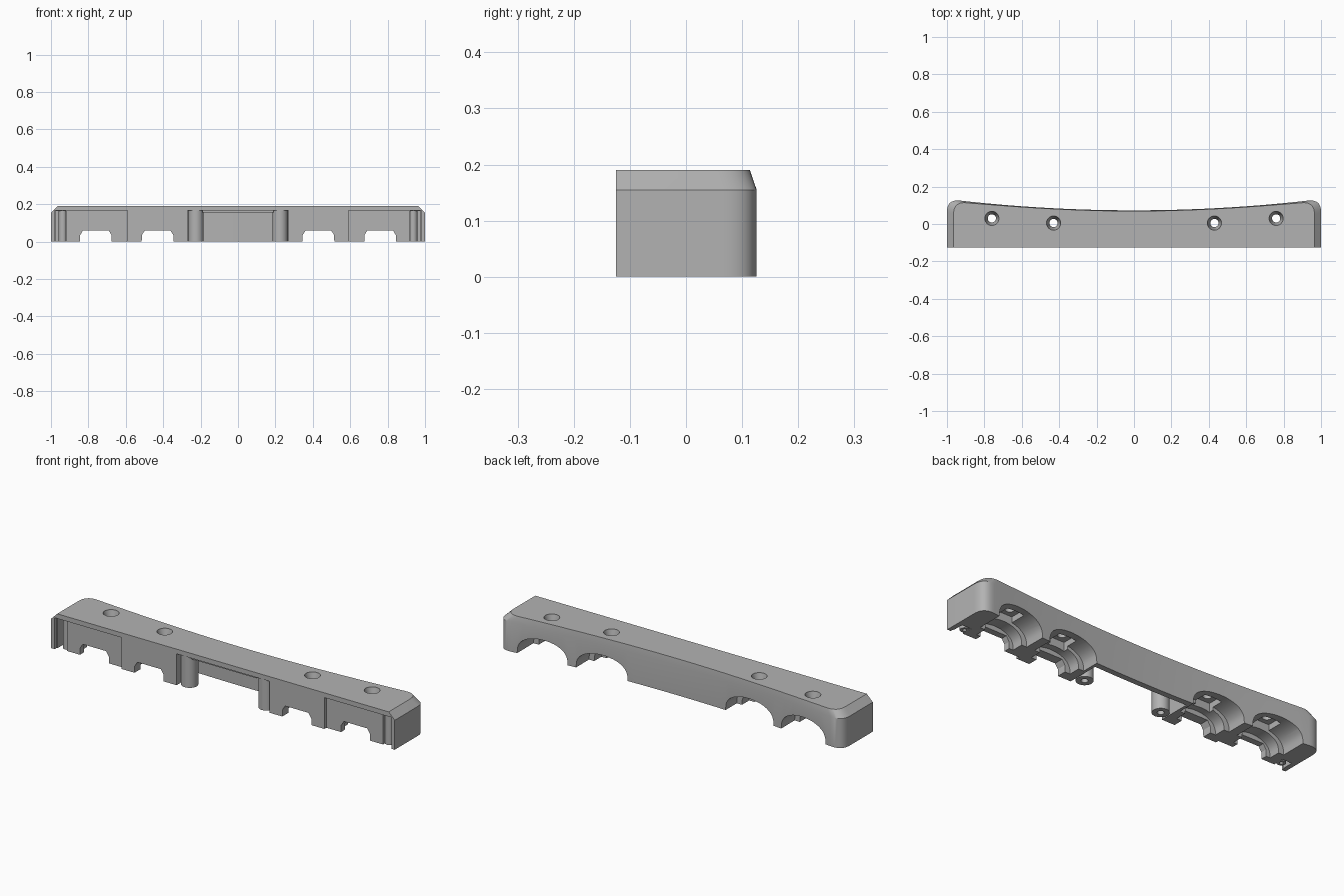
import bpy, bmesh
from math import cos, sin, pi

old = bpy.data.objects.get("Cube")
if old:
    bpy.data.objects.remove(old, do_unlink=True)

grey = bpy.data.materials.new("plain_grey")
grey.use_nodes = True
grey.diffuse_color = (0.45, 0.45, 0.45, 1)
grey.node_tree.nodes["Principled BSDF"].inputs["Base Color"].default_value = (0.45, 0.45, 0.45, 1)


def loft(name, loops):
    """Bridge equal loops of points and cap both ends."""
    bm = bmesh.new()
    rings = [[bm.verts.new(p) for p in loop] for loop in loops]
    for a, b in zip(rings, rings[1:]):
        for i in range(len(a)):
            j = (i + 1) % len(a)
            bm.faces.new((a[i], a[j], b[j], b[i]))
    bm.faces.new(rings[0])
    bm.faces.new(rings[-1])
    bmesh.ops.recalc_face_normals(bm, faces=bm.faces)
    mesh = bpy.data.meshes.new(name)
    bm.to_mesh(mesh)
    bm.free()
    mesh.materials.append(grey)
    obj = bpy.data.objects.new(name, mesh)
    bpy.context.collection.objects.link(obj)
    return obj


def box(x0, x1, y0, y1, z0, z1):
    corners = [(x0, y0), (x1, y0), (x1, y1), (x0, y1)]
    return loft("cutter", [[(x, y, z) for x, y in corners] for z in (z0, z1)])


def turned(name, cx, cy, profile, n=32):
    """Stack of circles given as (radius, height)."""
    return loft(name, [[(cx + r * cos(2 * pi * i / n), cy + r * sin(2 * pi * i / n), z)
                        for i in range(n)] for r, z in profile])


def along_y(points, y0, y1):
    return loft("cutter", [[(x, y, z) for x, z in points] for y in (y0, y1)])


def arch(cx, w, h, n=20):
    """Flattened arch section running below the floor."""
    top = [(cx + w * cos(pi * i / n), h * sin(pi * i / n) ** 0.7) for i in range(1, n)]
    return [(cx + w, -0.05), (cx + w, 0)] + top + [(cx - w, 0), (cx - w, -0.05)]


def cut(target, cutter):
    mod = target.modifiers.new("cut", "BOOLEAN")
    mod.operation = "DIFFERENCE"
    mod.solver = "EXACT"
    mod.object = cutter
    cutter.hide_render = True
    bpy.context.view_layer.objects.active = target
    bpy.ops.object.modifier_apply(modifier=mod.name)
    bpy.data.objects.remove(cutter, do_unlink=True)


def back_y(x):
    return 0.073 + 0.052 * (x / 0.93) ** 2


# Body outline: straight front, rounded rear corners, concave back
half = []
for i in range(11):
    t = i / 10
    half.append((1 - 0.07 * t * t,
                 0.065 * (1 - t) ** 2 + 2 * t * (1 - t) * 0.133 + back_y(0.93) * t * t))
back = [(0.93 * (1 - i / 16), back_y(0.93 * (1 - i / 16))) for i in range(1, 32)]
left = [(-x, y) for x, y in reversed(half)]
outline = [(-1, -0.125), (1, -0.125)] + half + back + left


def top_point(x, y):
    drop = 0.004 + 0.01 * x ** 4 if y > 0.06 else 0
    return (x * 0.965, y - drop, 0.19)


body = loft("body", [[(x, y, 0) for x, y in outline],
                     [(x, y, 0.155) for x, y in outline],
                     [top_point(x, y) for x, y in outline]])

# Deep centre recess leaving a thin curved back wall
span = [0.27 - 0.54 * i / 12 for i in range(13)]
recess = [(-0.27, -0.2), (0.27, -0.2)] + [(x, back_y(x) - 0.03) for x in span]
cut(body, loft("cutter", [[(x, y, z) for x, y in recess] for z in (-0.1, 0.165)]))

posts = []
for s in (-1, 1):
    # Shallow front recess and the deep slot beside the end wall
    cut(body, box(s * 0.59, s * 0.98, -0.2, -0.108, -0.1, 0.165))
    cut(body, box(s * 0.92, s * 0.975, -0.2, -0.05, -0.1, 0.164))
    for cx, hole_y, w in ((0.43, 0.005, 0.145), (0.76, 0.03, 0.138)):
        x = s * cx
        # Front slot, then stepped arches widening to the back
        slot = [(x - 0.086, -0.05), (x + 0.086, -0.05), (x + 0.084, 0.035),
                (x + 0.068, 0.06), (x - 0.068, 0.06), (x - 0.084, 0.035)]
        cut(body, along_y(slot, -0.2, 0.02))
        cut(body, along_y(arch(x, w - 0.03, 0.085), -0.075, 0.03))
        cut(body, along_y(arch(x, w, 0.1), -0.015, 0.3))
        # Square pocket in the arch ceiling under the screw hole
        cut(body, box(x - 0.05, x + 0.05, hole_y - 0.045, hole_y + 0.04, 0.03, 0.125))
        # Countersunk screw hole
        cut(body, turned("cutter", x, hole_y,
                         [(0.022, 0.05), (0.022, 0.155), (0.038, 0.185), (0.038, 0.25)]))
    # Screw posts in the centre recess and in the end slots
    for name, px, py, r in (("centre_post", 0.225, -0.08, 0.041), ("end_post", 0.937, -0.078, 0.022)):
        post = turned(name, s * px, py, [(r, 0), (r, 0.17)])
        cut(post, turned("cutter", s * px, py, [(r * 0.4, -0.05), (r * 0.4, 0.1)]))
        posts.append(post)

# Rim under the top plate along the centre recess
rim = box(-0.19, 0.19, -0.115, -0.1, 0.155, 0.17)
rim.name = "centre_rim"

# Smooth curved faces, keep edges crisp
bpy.ops.object.select_all(action="DESELECT")
for obj in [body] + posts:
    obj.select_set(True)
bpy.context.view_layer.objects.active = body
bpy.ops.object.shade_smooth_by_angle(angle=0.5)
